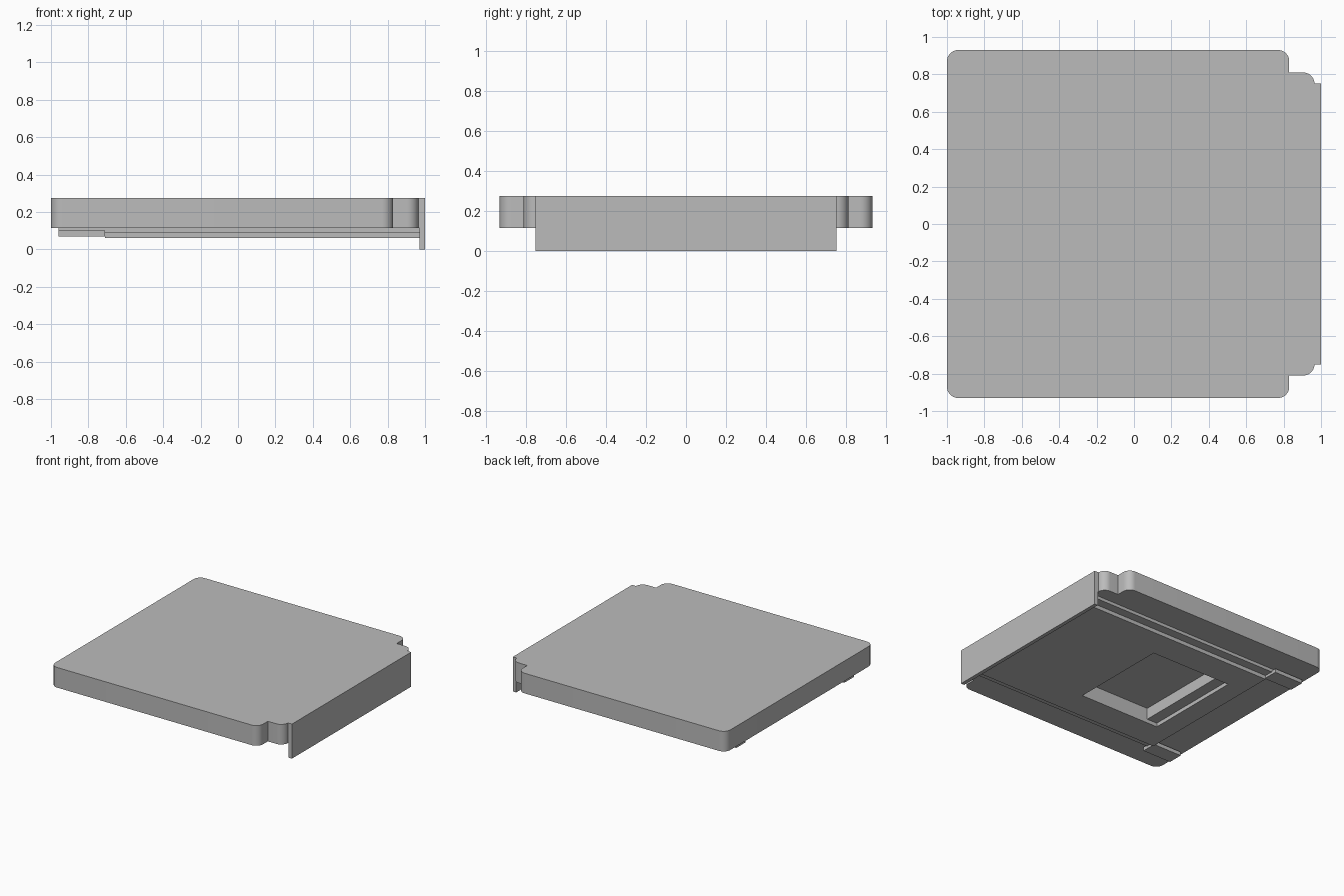
import bpy, bmesh, math

cube = bpy.data.objects.get("Cube")
if cube:
    bpy.data.objects.remove(cube, do_unlink=True)

grey = bpy.data.materials.new("plain_grey")
grey.use_nodes = True
COLOUR = (0.5, 0.5, 0.5, 1)
grey.diffuse_color = COLOUR
grey.node_tree.nodes["Principled BSDF"].inputs["Base Color"].default_value = COLOUR


def extrude(name, outline, z0, z1):
    """Upright prism from a counter-clockwise outline."""
    bm = bmesh.new()
    face = bm.faces.new([bm.verts.new((x, y, z0)) for x, y in outline])
    out = bmesh.ops.extrude_face_region(bm, geom=[face])
    top = [v for v in out["geom"] if isinstance(v, bmesh.types.BMVert)]
    bmesh.ops.translate(bm, vec=(0, 0, z1 - z0), verts=top)
    bmesh.ops.recalc_face_normals(bm, faces=bm.faces)
    mesh = bpy.data.meshes.new(name)
    bm.to_mesh(mesh)
    bm.free()
    mesh.materials.append(grey)
    obj = bpy.data.objects.new(name, mesh)
    bpy.context.collection.objects.link(obj)
    return obj


def box(name, x0, x1, y0, y1, z0, z1):
    return extrude(name, [(x0, y0), (x1, y0), (x1, y1), (x0, y1)], z0, z1)


def activate(obj):
    bpy.ops.object.select_all(action="DESELECT")
    obj.select_set(True)
    bpy.context.view_layer.objects.active = obj


def cut(obj, cutter):
    mod = obj.modifiers.new("cut", "BOOLEAN")
    mod.operation = "DIFFERENCE"
    mod.solver = "EXACT"
    mod.object = cutter
    activate(obj)
    bpy.ops.object.modifier_apply(modifier=mod.name)


def arc(cx, cy, r, start, steps=10):
    """Quarter circle running counter-clockwise from the start angle."""
    angles = [math.radians(start + 90 * i / steps) for i in range(steps + 1)]
    return [(cx + r * math.cos(a), cy + r * math.sin(a)) for a in angles]


# Main slab: rounded corners, with a narrower rounded shoulder at the +x end
R = 0.06
half = [(0.97, 0.75)] + arc(0.905, 0.75, R, 0) + [(0.83, 0.81)]
half += arc(0.83 - R, 0.93 - R, R, 0) + arc(-1 + R, 0.93 - R, R, 90)
slab = extrude("main_slab", half + [(x, -y) for x, y in reversed(half)], 0.115, 0.275)

# End panel that hangs below the slab
box("end_panel", 0.97, 1.0, -0.75, 0.75, 0, 0.275)

# Stepped plates under the slab
step = box("step_plate", -0.71, 0.97, -0.70, 0.70, 0.09, 0.115)
base = box("base_plate", -0.71, 0.97, -0.63, 0.63, 0.06, 0.09)

# Square pocket with a shallow ledge at its -x side
pocket = box("pocket_cutter", -0.46, 0.15, -0.40, 0.40, -0.1, 0.18)
ledge = box("ledge_cutter", -0.55, 0.15, -0.40, 0.40, -0.1, 0.12)
for part, cutter in ((slab, pocket), (step, pocket), (base, ledge)):
    cut(part, cutter)
for cutter in (pocket, ledge):
    bpy.data.objects.remove(cutter, do_unlink=True)

# T-shaped hooks at the -x end
for side, s in (("left", 1), ("right", -1)):
    for part, inner, outer, z0, z1 in (("flange", 0.62, 0.74, 0.07, 0.10),
                                       ("stem", 0.65, 0.70, 0.10, 0.115)):
        y0, y1 = sorted((s * inner, s * outer))
        box(f"hook_{part}_{side}", -0.96, -0.71, y0, y1, z0, z1)

activate(slab)
bpy.ops.object.shade_smooth_by_angle(angle=math.radians(30))
